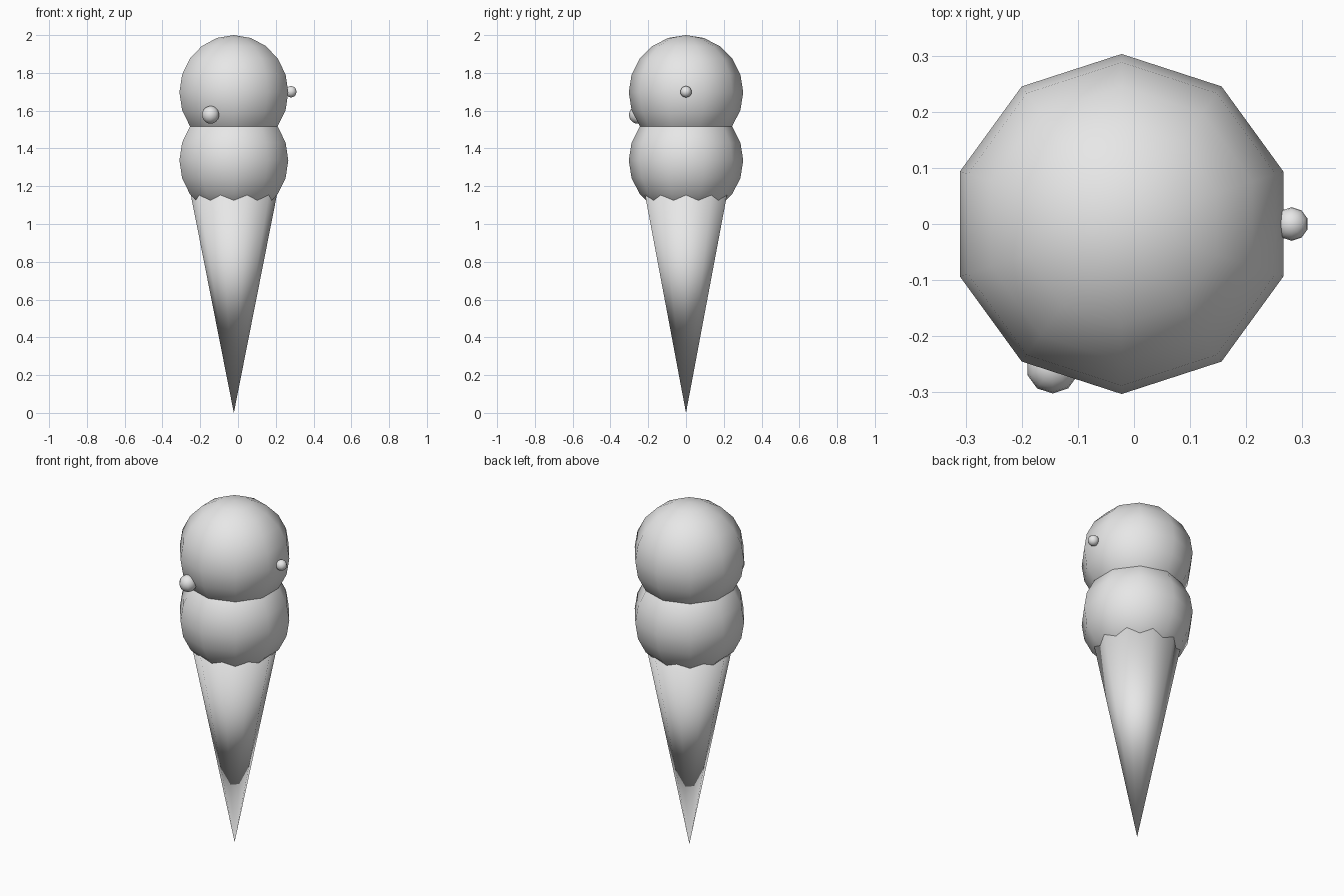
import bpy
import math

cube = bpy.data.objects.get("Cube")
if cube:
    bpy.data.objects.remove(cube, do_unlink=True)

SIDES = 10
CENTRE_X = -0.022

# One plain grey for every part
grey = bpy.data.materials.new("light grey")
grey.use_nodes = True
colour = (0.8, 0.8, 0.8, 1.0)
grey.diffuse_color = colour
grey.node_tree.nodes["Principled BSDF"].inputs["Base Color"].default_value = colour


def finish(name):
    obj = bpy.context.object
    obj.name = name
    obj.data.materials.append(grey)
    bpy.ops.object.shade_smooth()
    return obj


def ball(name, radius, location):
    bpy.ops.mesh.primitive_uv_sphere_add(
        segments=SIDES, ring_count=SIDES, radius=radius, location=location)
    return finish(name)


# Wafer cone: point down, its corners between those of the scoops
HEIGHT = 1.2
bpy.ops.mesh.primitive_cone_add(
    vertices=SIDES, radius1=0, radius2=0.237, depth=HEIGHT,
    location=(CENTRE_X, 0, HEIGHT / 2), rotation=(0, 0, math.pi / SIDES))
finish("wafer_cone")

# Two stacked scoops
ball("lower_scoop", 0.303, (CENTRE_X, 0, 1.337))
ball("upper_scoop", 0.303, (CENTRE_X, 0, 1.697))

# Small balls stuck to the upper scoop
ball("front_topping", 0.047, (-0.145, -0.255, 1.578))
ball("left_topping", 0.03, (0.281, 0, 1.7))
